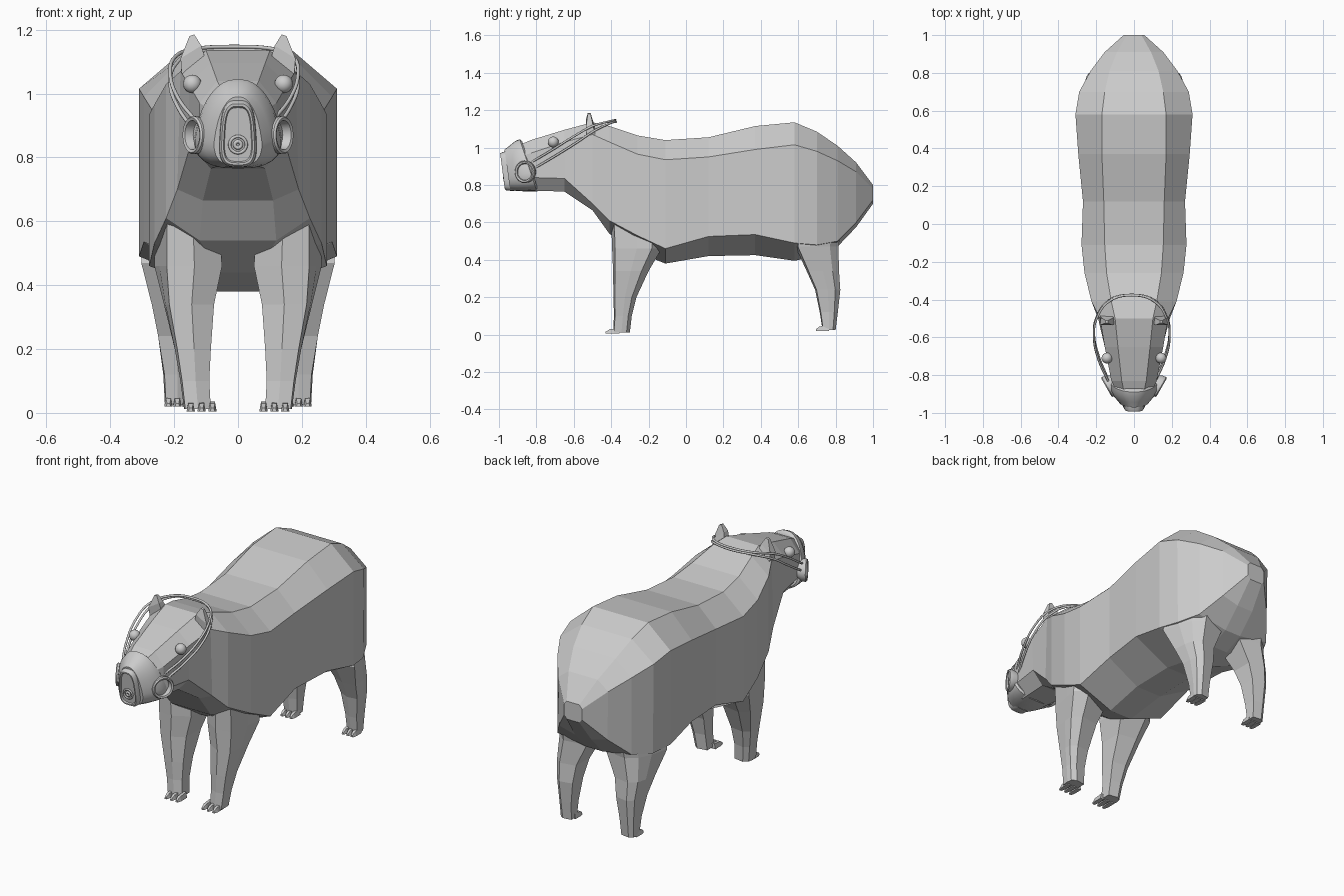
import bpy, bmesh, math
from mathutils import Vector

cube = bpy.data.objects.get("Cube")
if cube:
    bpy.data.objects.remove(cube, do_unlink=True)

grey = bpy.data.materials.new("plain grey")
grey.use_nodes = True
TONE = (0.6, 0.6, 0.6, 1)
grey.diffuse_color = TONE
grey.node_tree.nodes["Principled BSDF"].inputs["Base Color"].default_value = TONE


def finish(name, bm, smooth=False):
    bmesh.ops.recalc_face_normals(bm, faces=bm.faces)
    mesh = bpy.data.meshes.new(name)
    bm.to_mesh(mesh)
    bm.free()
    mesh.materials.append(grey)
    obj = bpy.data.objects.new(name, mesh)
    bpy.context.collection.objects.link(obj)
    if smooth:
        bpy.ops.object.select_all(action='DESELECT')
        obj.select_set(True)
        bpy.context.view_layer.objects.active = obj
        bpy.ops.object.shade_smooth_by_angle(angle=math.radians(35))
    return obj


def loft(name, rings, smooth=False):
    """Skin a list of closed rings and cap both ends."""
    bm = bmesh.new()
    rows = [[bm.verts.new(p) for p in ring] for ring in rings]
    n = len(rows[0])
    for a, b in zip(rows, rows[1:]):
        for i in range(n):
            j = (i + 1) % n
            bm.faces.new((a[i], a[j], b[j], b[i]))
    bm.faces.new(rows[0])
    bm.faces.new(rows[-1])
    return finish(name, bm, smooth)


def mirrored(points):
    return points + [(-x, y, z) for x, y, z in reversed(points)]


# Body, neck and head: y, then back edge, flank top, flank bottom, belly edge
body = [
    (1.0, (.04, .80), (.055, .78), (.055, .72), (.04, .70)),
    (.91, (.09, .92), (.155, .87), (.15, .60), (.05, .575)),
    (.81, (.13, 1.01), (.23, .93), (.23, .50), (.05, .47)),
    (.70, (.155, 1.085), (.29, .98), (.285, .48), (.05, .42)),
    (.58, (.17, 1.135), (.31, 1.015), (.31, .49), (.07, .395)),
    (.37, (.17, 1.115), (.295, .99), (.295, .535), (.08, .425)),
    (.12, (.16, 1.055), (.27, .95), (.27, .525), (.08, .42)),
    (-.11, (.155, 1.04), (.278, .935), (.278, .46), (.07, .38)),
    (-.26, (.145, 1.065), (.262, .965), (.262, .53), (.06, .44)),
    (-.41, (.12, 1.115), (.225, 1.03), (.225, .61), (.12, .54)),
    (-.50, (.10, 1.135), (.18, 1.07), (.19, .70), (.11, .665)),
    (-.65, (.085, 1.095), (.155, 1.03), (.15, .835), (.085, .765)),
    (-.83, (.065, 1.04), (.12, .97), (.12, .84), (.07, .77)),
    (-.90, (.05, 1.01), (.085, .95), (.09, .84), (.05, .78)),
]
loft("body", [mirrored([(x, y, z) for x, z in pts]) for y, *pts in body])


# Legs: z, inner x, outer x at front, outer x at back, front y, back y
def leg_ring(side, z, xi, xf, xb, yf, yb):
    mid = (xi + xf) / 2
    c = (yb - yf) * .2
    pts = [(xi, yf + c), (mid, yf), (xf, yf + c * .3), ((xf + xb) / 2 + .004, (yf + yb) / 2),
           (xb, yb - c), (xb - (xb - xi) * .3, yb), (xi, yb - c * .5)]
    return [(side * x, y, z) for x, y in pts]


front_leg = [
    (.60, .06, .222, .26, -.40, -.12),
    (.46, .05, .223, .262, -.395, -.13),
    (.34, .075, .215, .232, -.39, -.20),
    (.20, .085, .19, .198, -.388, -.265),
    (.10, .09, .175, .178, -.385, -.29),
    (.012, .085, .165, .165, -.39, -.30),
]
rear_leg = [
    (.56, .06, .295, .235, .60, .83),
    (.47, .06, .303, .245, .585, .815),
    (.34, .12, .27, .25, .645, .818),
    (.24, .135, .25, .24, .69, .825),
    (.12, .15, .23, .23, .715, .812),
    (.025, .155, .225, .225, .73, .80),
]


# Tapered claw pointing forward
def toe(name, x, y, z, length):
    rings = []
    for t, w, h in ((-.03, .013, .03), (length * .5, .013, .024), (length, .007, .010)):
        rings.append([(x - w, y - t, z), (x + w, y - t, z),
                      (x + w * .6, y - t, z + h), (x - w * .6, y - t, z + h)])
    loft(name, rings)


for side, label in ((1, "left"), (-1, "right")):
    loft(f"{label}_front_leg", [leg_ring(side, *r) for r in front_leg])
    loft(f"{label}_rear_leg", [leg_ring(side, *r) for r in rear_leg])
    for i in range(3):
        toe(f"{label}_front_toe_{i + 1}", side * (.08 + .034 * i), -.385, .005, .045)
        toe(f"{label}_rear_toe_{i + 1}", side * (.162 + .028 * i), .735, .02, .04)

    # Ear: thin pointed flap
    base = [(.10, -.53, 1.10), (.175, -.53, 1.05), (.18, -.48, 1.05), (.10, -.48, 1.10)]
    middle = [(.115, -.535, 1.15), (.18, -.535, 1.11), (.175, -.495, 1.11), (.115, -.50, 1.15)]
    tip = [(.137, -.525, 1.185), (.152, -.525, 1.18), (.152, -.51, 1.18), (.137, -.51, 1.185)]
    loft(f"{label}_ear", [[(side * x, y, z) for x, y, z in r] for r in (base, middle, tip)])

    # Eye
    bm = bmesh.new()
    bmesh.ops.create_uvsphere(bm, u_segments=16, v_segments=10, radius=.029)
    bmesh.ops.translate(bm, vec=(side * .143, -.71, 1.03), verts=bm.verts)
    finish(f"{label}_eye", bm, True)

    # Mask filter: round cup with a recessed face, turned outward
    axis = Vector((side * .87, -.5, 0))
    turn = axis.to_track_quat('Z', 'Y')
    centre = Vector((side * .115, -.848, .87))
    cup = [(.035, -.06), (.046, -.01), (.058, .01), (.060, .03), (.055, .036),
           (.046, .033), (.042, .005), (.012, .005)]
    loft(f"{label}_filter", [[centre + turn @ Vector((r * math.cos(a), r * math.sin(a), h))
                              for a in (math.tau * k / 24 for k in range(24))]
                             for r, h in cup], True)


# Mask rings: y at mid height, slant, half width, bottom, top, squareness, taper upward
def mask_ring(y, slant, w, lo, hi, square=.8, taper=.3, n=28):
    ring = []
    for k in range(n):
        a = math.tau * k / n
        c, s = math.cos(a), math.sin(a)
        v = math.copysign(abs(s) ** square, s)
        x = w * math.copysign(abs(c) ** square, c) * (1 - taper * v)
        z = (lo + hi) / 2 + v * (hi - lo) / 2
        ring.append((x, y + slant * (z - .88), z))
    return ring


loft("mask_shell", [
    mask_ring(-.825, -.33, .118, .772, 1.035),
    mask_ring(-.835, -.33, .128, .765, 1.045),
    mask_ring(-.875, -.25, .125, .765, 1.035),
    mask_ring(-.92, -.18, .098, .768, 1.01),
    mask_ring(-.955, -.14, .07, .772, .99),
], True)
loft("mask_front_plate", [
    mask_ring(-.93, -.13, .058, .768, .985, .6, .12),
    mask_ring(-.972, -.13, .056, .770, .975, .6, .12),
    mask_ring(-.982, -.13, .050, .776, .968, .6, .12),
    mask_ring(-.982, -.13, .044, .783, .960, .6, .12),
    mask_ring(-.974, -.13, .041, .787, .956, .6, .12),
], True)

# Exhale valve: ring and button on the front plate
for name, radius, tube in (("valve_ring", .026, .005), ("valve_button", .010, .006)):
    bpy.ops.mesh.primitive_torus_add(major_segments=24, minor_segments=8,
                                     major_radius=radius, minor_radius=tube,
                                     location=(0, -.972, .84),
                                     rotation=(math.radians(97), 0, 0))
    valve = bpy.context.object
    valve.name = name
    valve.data.materials.append(grey)
    bpy.ops.object.shade_smooth_by_angle(angle=math.radians(60))

# Straps: two thin cords looping round the back of the head
cords = {
    "upper_strap": [(.125, -.83, .92), (.175, -.72, .985), (.2, -.6, 1.06),
                    (.185, -.5, 1.115), (.12, -.41, 1.14), (0, -.378, 1.147)],
    "lower_strap": [(.13, -.81, .89), (.175, -.70, .955), (.2, -.58, 1.03),
                    (.185, -.49, 1.09), (.12, -.405, 1.13), (0, -.375, 1.137)],
}
for name, half in cords.items():
    curve = bpy.data.curves.new(name, 'CURVE')
    curve.dimensions = '3D'
    curve.bevel_depth = .006
    curve.bevel_resolution = 2
    curve.resolution_u = 6
    curve.use_fill_caps = True
    path = half + [(-x, y, z) for x, y, z in reversed(half[:-1])]
    spline = curve.splines.new('BEZIER')
    spline.bezier_points.add(len(path) - 1)
    for point, (x, y, z) in zip(spline.bezier_points, path):
        point.co = (x - .012, y, z)
        point.handle_left_type = point.handle_right_type = 'AUTO'
    curve.materials.append(grey)
    bpy.context.collection.objects.link(bpy.data.objects.new(name, curve))
